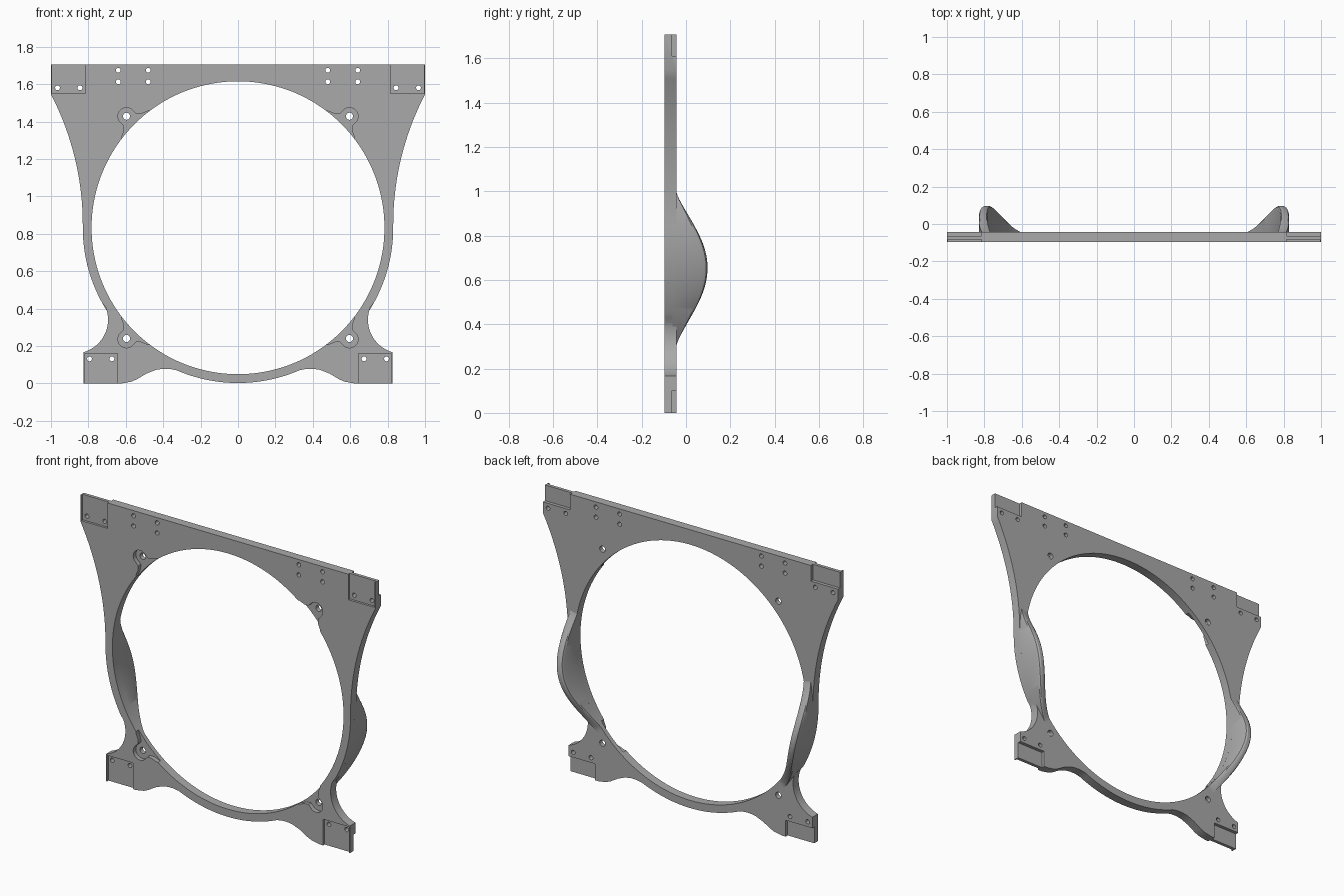
import bpy, bmesh, math
from math import sin, cos, radians

cube = bpy.data.objects.get("Cube")
if cube:
    bpy.data.objects.remove(cube, do_unlink=True)

FRONT, BACK = -0.097, -0.043      # plate faces
CZ, R_IN, R_OUT = 0.832, 0.783, 0.83   # opening centre height and radii
TOP = 1.706

grey = bpy.data.materials.new("plain grey")
grey.use_nodes = True
grey.diffuse_color = (0.4, 0.4, 0.4, 1)
grey.node_tree.nodes["Principled BSDF"].inputs["Base Color"].default_value = (0.4, 0.4, 0.4, 1)


def arc(cx, cz, r, a0, a1, n):
    angles = [radians(a0 + (a1 - a0) * i / n) for i in range(n + 1)]
    return [(cx + r * cos(a), cz + r * sin(a)) for a in angles]


def add_prism(bm, points, y0, y1):
    """Closed x-z outline extruded from y0 to y1."""
    face = bm.faces.new([bm.verts.new((x, y0, z)) for x, z in points])
    out = bmesh.ops.extrude_face_region(bm, geom=[face])
    verts = [g for g in out["geom"] if isinstance(g, bmesh.types.BMVert)]
    bmesh.ops.translate(bm, verts=verts, vec=(0, y1 - y0, 0))


def box(x0, x1, z0, z1):
    return [(x0, z0), (x1, z0), (x1, z1), (x0, z1)]


def mirrored(points):
    return [(-x, z) for x, z in points]


def make_object(name, bm):
    bmesh.ops.recalc_face_normals(bm, faces=bm.faces)
    mesh = bpy.data.meshes.new(name)
    bm.to_mesh(mesh)
    bm.free()
    mesh.materials.append(grey)
    obj = bpy.data.objects.new(name, mesh)
    bpy.context.collection.objects.link(obj)
    return obj


def select(obj):
    bpy.ops.object.select_all(action='DESELECT')
    obj.select_set(True)
    bpy.context.view_layer.objects.active = obj


def cut(target, prisms, name):
    """Subtract a set of separate prisms given as (outline, y0, y1)."""
    bm = bmesh.new()
    for points, y0, y1 in prisms:
        add_prism(bm, points, y0, y1)
    cutter = make_object(name, bm)
    cutter.hide_render = True
    mod = target.modifiers.new(name, 'BOOLEAN')
    mod.operation, mod.solver, mod.object = 'DIFFERENCE', 'EXACT', cutter
    select(target)
    bpy.ops.object.modifier_apply(modifier=name)
    bpy.data.objects.remove(cutter, do_unlink=True)


# Frame plate: right half outline, then mirrored
half = arc(0, CZ, R_OUT, -90, -66.5, 16)
half += [(0.365, 0.077), (0.4, 0.078), (0.44, 0.072), (0.49, 0.052),
         (0.54, 0.022), (0.57, 0.009), (0.62, 0), (0.825, 0)]
half += arc(0.875, 0.34, 0.18, 254, 158, 20)
half += arc(0, CZ, R_OUT, -29, 0, 18)
sweep = math.degrees(math.asin(0.695 / 1.505))
half += arc(0.83 + 1.505, 0.85, 1.505, 180, 180 - sweep, 18)
half += [(1, TOP)]
outline = half + mirrored(half[:0:-1])
bm = bmesh.new()
add_prism(bm, outline, FRONT, BACK)
frame = make_object("frame_plate", bm)

# Large round opening
cut(frame, [(arc(0, CZ, R_IN, 0, 357.5, 143), -0.3, 0.3)], "opening_cutter")

# Shallow front seats and deeper back notches at the four corners
seats, notches = [], []
for flip in (list, mirrored):
    for rect in (box(0.815, 0.994, 1.55, 1.8), box(0.645, 0.819, -0.1, 0.16)):
        seats.append((flip(rect), -0.2, FRONT + 0.014))
    for rect in (box(0.815, 1.1, 1.61, 1.8), box(0.645, 0.9, -0.1, 0.1)):
        notches.append((flip(rect), -0.063, 0.1))
cut(frame, seats, "seat_cutter")
cut(frame, notches, "notch_cutter")

# Flared recesses around the four large mounting holes
local = [(0.76, -0.12), (0.782, -0.1), (0.797, -0.065), (0.815, -0.045)]
local += [(0.843 + x, z) for x, z in arc(0, 0, 0.046, -80, 80, 14)]
local += [(0.815, 0.045), (0.797, 0.065), (0.782, 0.1), (0.76, 0.12)]
recesses = []
for angle in (45, 135, 225, 315):
    c, s = cos(radians(angle)), sin(radians(angle))
    recesses.append(([(u * c - v * s, CZ + u * s + v * c) for u, v in local],
                     -0.2, FRONT + 0.026))
cut(frame, recesses, "recess_cutter")

# Screw holes
spots = [(x, z, 0.013) for x in (0.48, 0.64) for z in (1.612, 1.674)]
spots += [(0.845, 1.58, 0.013), (0.965, 1.58, 0.013),
          (0.674, 0.131, 0.013), (0.794, 0.131, 0.013),
          (0.596, 1.428, 0.019), (0.596, 0.24, 0.019)]
cut(frame, [(arc(side * x, z, r, 0, 345, 23), -0.3, 0.3)
            for x, z, r in spots for side in (-1, 1)], "hole_cutter")

# Curved side fins rising from the back of the ring
bm = bmesh.new()
rows, steps = [], 48
for i in range(steps + 1):
    t = i / steps
    a = radians(-40.5 + 51.8 * t)
    off = (CZ + 0.805 * sin(a) - 0.655) / 0.335
    bump = max(0, cos(max(-1, min(1, off)) * math.pi / 2)) ** 1.2
    h = BACK + 0.14 * bump
    drop = 0.02 * bump
    section = [(R_IN, -0.06), (R_IN, h - drop), (R_IN + 0.005, h - drop * 0.3),
               (R_IN + 0.014, h), (R_OUT - 0.014, h),
               (R_OUT - 0.005, h - drop * 0.3), (R_OUT, h - drop), (R_OUT, -0.06)]
    rows.append([bm.verts.new((r * cos(a), y, CZ + r * sin(a))) for r, y in section])
for lower, upper in zip(rows, rows[1:]):
    for j in range(len(lower)):
        k = (j + 1) % len(lower)
        bm.faces.new((lower[j], lower[k], upper[k], upper[j]))
bm.faces.new(rows[0])
bm.faces.new(rows[-1])
fins = make_object("side_fins", bm)
fins.modifiers.new("mirror", 'MIRROR')

for obj in (frame, fins):
    select(obj)
    bpy.ops.object.shade_smooth_by_angle(angle=radians(30))
